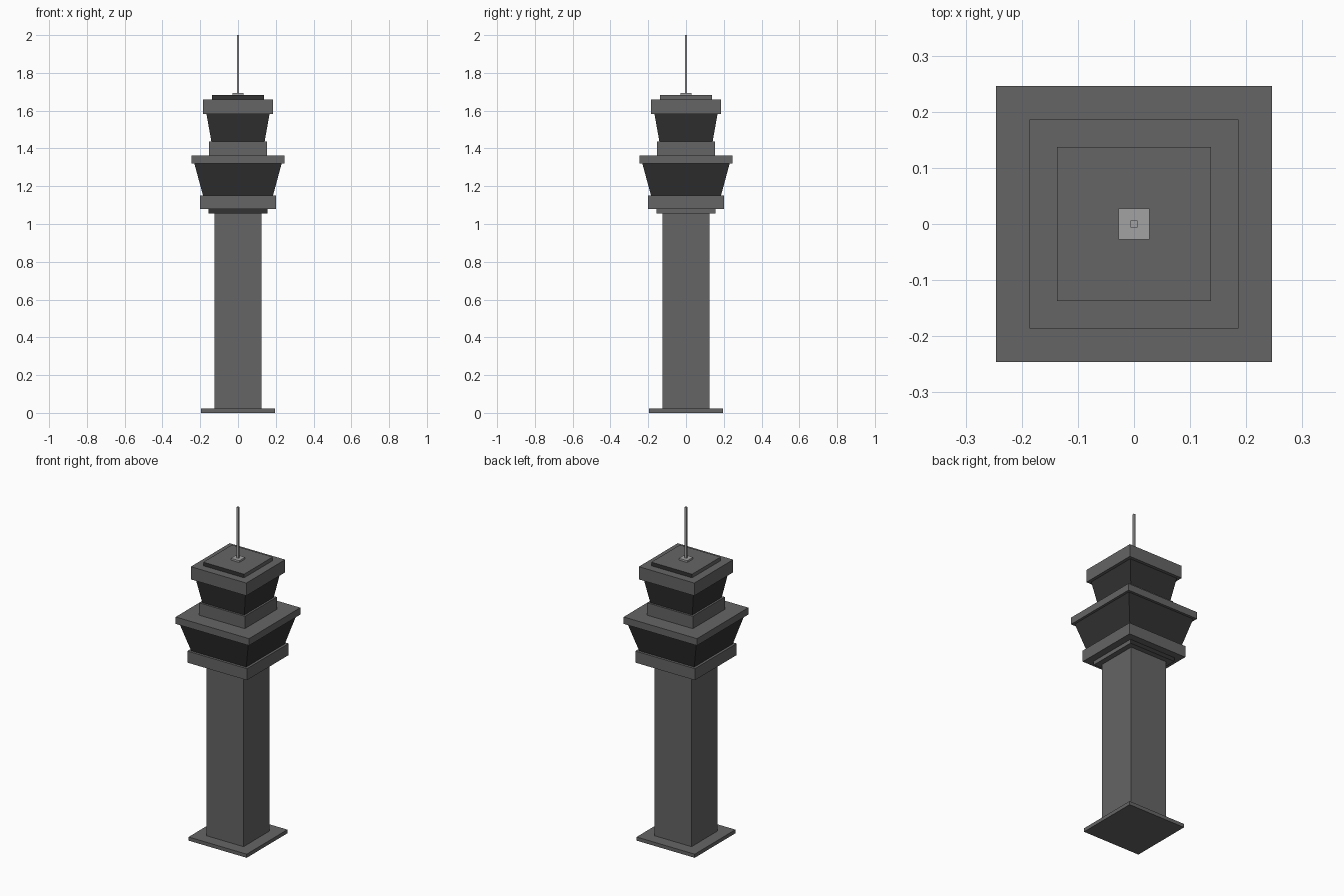
import bpy, bmesh

if "Cube" in bpy.data.objects:
    bpy.data.objects.remove(bpy.data.objects["Cube"])


def material(name, v):
    m = bpy.data.materials.new(name)
    m.diffuse_color = (v, v, v, 1)
    m.use_nodes = True
    m.node_tree.nodes["Principled BSDF"].inputs["Base Color"].default_value = m.diffuse_color
    return m


CONCRETE = material("concrete grey", 0.13)
GLASS = material("dark glass", 0.032)
METAL = material("light metal", 0.36)


def block(name, z0, z1, half0, half1=None, mat=CONCRETE, dark_y=False):
    """Square block or flared frustum from z0 to z1."""
    half1 = half0 if half1 is None else half1
    bm = bmesh.new()
    bmesh.ops.create_cube(bm, size=2)
    for v in bm.verts:
        h, z = (half1, z1) if v.co.z > 0 else (half0, z0)
        v.co = (v.co.x * h, v.co.y * h, z)
    bm.normal_update()
    if dark_y:  # front and back edges are dark
        for f in bm.faces:
            f.material_index = int(abs(f.normal.y) > 0.5)
    me = bpy.data.meshes.new(name)
    bm.to_mesh(me)
    bm.free()
    me.materials.append(mat)
    if dark_y:
        me.materials.append(GLASS)
    ob = bpy.data.objects.new(name, me)
    bpy.context.collection.objects.link(ob)
    return ob


# Base and shaft
block("base_slab", 0, 0.022, 0.195)
block("shaft", 0.022, 1.06, 0.125)
block("collar", 1.056, 1.08, 0.157, dark_y=True)
# Lower cabin
block("lower_ring", 1.08, 1.15, 0.2)
block("lower_windows", 1.15, 1.32, 0.185, 0.231, GLASS)
block("lower_roof", 1.32, 1.362, 0.246)
# Upper cabin
block("upper_drum", 1.362, 1.437, 0.153)
block("upper_windows", 1.437, 1.583, 0.141, 0.167, GLASS)
block("upper_roof", 1.583, 1.66, 0.186)
block("roof_cap", 1.66, 1.682, 0.137, dark_y=True)
# Antenna
block("antenna_plate", 1.682, 1.693, 0.028, mat=METAL)
block("antenna_mast", 1.693, 2.0, 0.006, mat=METAL)
